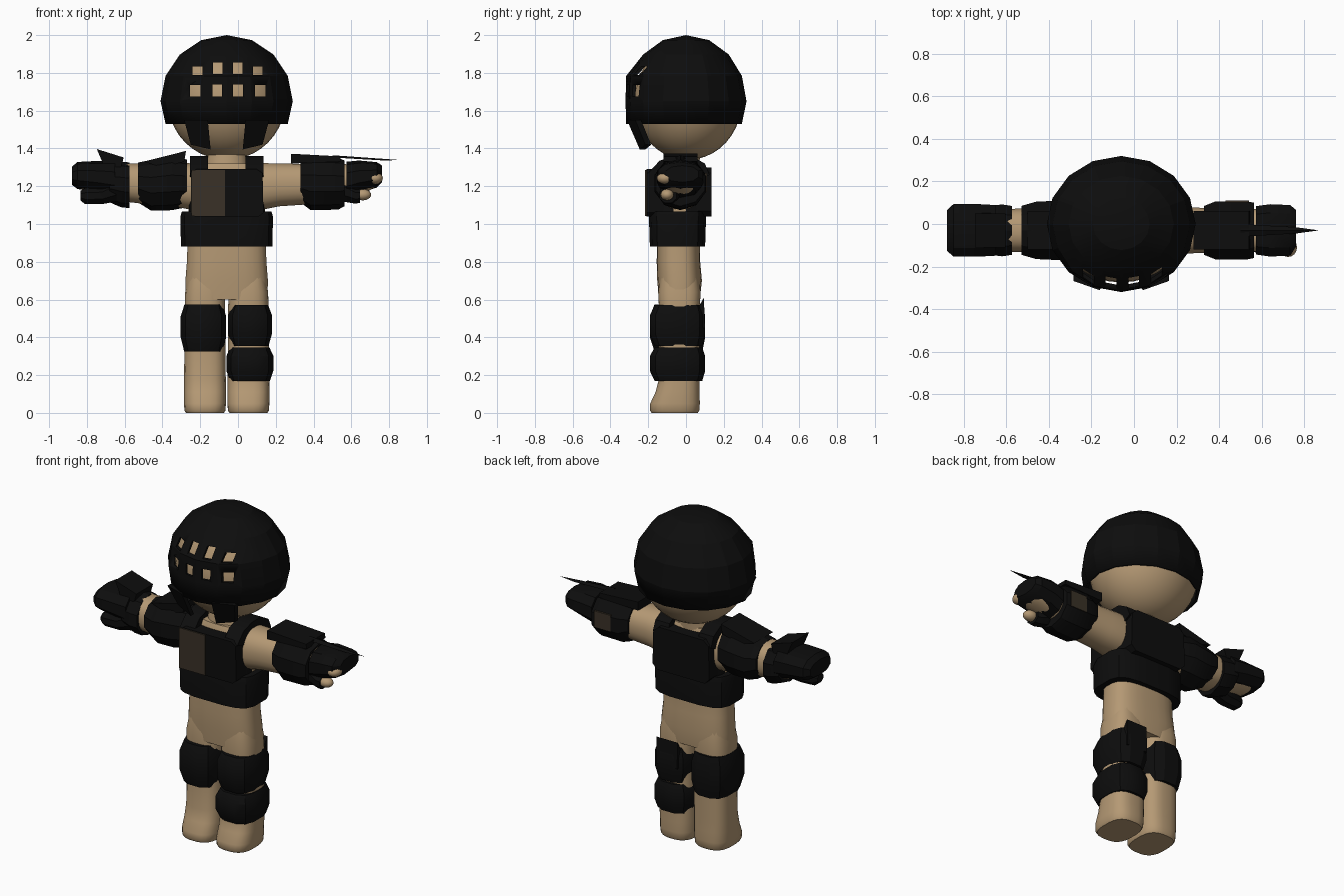
import bpy, bmesh, math
from mathutils import Vector, Matrix

if "Cube" in bpy.data.objects:
    bpy.data.objects.remove(bpy.data.objects["Cube"])

CX = -0.06  # body centre line


def material(name, col):
    m = bpy.data.materials.new(name)
    m.diffuse_color = (*col, 1)
    m.use_nodes = True
    m.node_tree.nodes["Principled BSDF"].inputs["Base Color"].default_value = m.diffuse_color
    return m


SKIN = material("tan_skin", (0.46, 0.318, 0.175))
BLACK = material("black_armour", (0.004, 0.004, 0.004))
BROWN = material("dark_brown_patch", (0.042, 0.031, 0.02))


def finish(name, bm, mat, angle=30):
    bmesh.ops.recalc_face_normals(bm, faces=bm.faces[:])
    me = bpy.data.meshes.new(name)
    bm.to_mesh(me)
    bm.free()
    me.materials.append(mat)
    me.polygons.foreach_set("use_smooth", [True] * len(me.polygons))
    me.set_sharp_from_angle(angle=math.radians(angle))
    ob = bpy.data.objects.new(name, me)
    bpy.context.collection.objects.link(ob)
    return ob


def loft(name, axis, secs, mat, n=8, p=2.0, angle=30):
    """Rings (t, centre a, centre b, half a, half b) strung along x or z."""
    bm, rings = bmesh.new(), []
    k = 1 / math.cos(math.pi / n)
    for t, a, b, ra, rb in secs:
        ring = []
        for i in range(n):
            w = 2 * math.pi * (i + 0.5) / n
            c, s = math.cos(w), math.sin(w)
            u = a + ra * k * math.copysign(abs(c) ** (2 / p), c)
            v = b + rb * k * math.copysign(abs(s) ** (2 / p), s)
            ring.append(bm.verts.new((u, v, t) if axis == 'z' else (t, u, v)))
        rings.append(ring)
    for r, q in zip(rings, rings[1:]):
        for i in range(n):
            bm.faces.new((r[i], r[(i + 1) % n], q[(i + 1) % n], q[i]))
    bm.faces.new(rings[0])
    bm.faces.new(rings[-1])
    return finish(name, bm, mat, angle)


def hull(name, pts, mat):
    bm = bmesh.new()
    for p in pts:
        bm.verts.new(p)
    bmesh.ops.convex_hull(bm, input=bm.verts[:])
    return finish(name, bm, mat)


def slab(name, xz, y0, y1, mat):
    return hull(name, [(x, y, z) for x, z in xz for y in (y0, y1)], mat)


def box(name, x, y, z, mat):
    return slab(name, [(a, c) for a in x for c in z], y[0], y[1], mat)


def ball(name, c, r, mat, u=24, v=16):
    bm = bmesh.new()
    bmesh.ops.create_uvsphere(bm, u_segments=u, v_segments=v, radius=1,
                              matrix=Matrix.Translation(c) @ Matrix.Diagonal((*r, 1)))
    return finish(name, bm, mat, 60)


# head and neck
ball("head", (CX, 0.01, 1.65), (0.31, 0.285, 0.31), SKIN, 32, 20)
loft("neck", 'z', [(1.2, CX, -0.03, .13, .1), (1.32, CX, -0.02, .11, .09), (1.4, CX, -.01, .1, .09)], SKIN, 20)

# helmet: low-poly dome, front rows pushed flat
bm = bmesh.new()
bmesh.ops.create_uvsphere(bm, u_segments=16, v_segments=8, radius=0.35)
bmesh.ops.delete(bm, geom=[v for v in bm.verts if v.co.z < -0.2], context='VERTS')
for v in bm.verts:
    low = v.co.z < -0.05
    v.co.y *= 0.915
    if v.co.y < -0.2 and v.co.z < 0.2:
        v.co.y *= 1.07 if abs(v.co.z) > 0.05 else 1.0
    v.co += Vector((CX, 0, 1.65 + (0.014 if low else 0)))
helmet = finish("helmet", bm, BLACK, 20)
m = helmet.modifiers.new("thickness", 'SOLIDIFY')
m.thickness, m.offset = 0.015, -1

# visor openings: two rows of four
bm = bmesh.new()
for s in (-1, 1):
    for x, w, z0, z1 in ((.033, .05, 1.795, 1.855), (.16, .052, 1.79, 1.835),
                         (.035, .052, 1.675, 1.738), (.172, .056, 1.675, 1.735)):
        xc = CX + 0.005 + s * (x if x > .1 else x + .02)
        bmesh.ops.create_cube(bm, size=1, matrix=Matrix.Translation((xc, -0.33, (z0 + z1) / 2))
                              @ Matrix.Diagonal((w, 0.3, z1 - z0, 1)))
cutter = finish("visor_cutter", bm, BLACK)
cutter.hide_render = True
cutter.hide_set(True)
m = helmet.modifiers.new("visor", 'BOOLEAN')
m.operation, m.object = 'DIFFERENCE', cutter

# cheek guards
for s, side in ((-1, "left"), (1, "right")):
    pts = [(.10, -.312, 1.55), (.225, -.268, 1.55), (.085, -.245, 1.395), (.19, -.215, 1.42)]
    hull("cheek_guard_" + side,
         [(CX + s * x, y + d, z) for x, y, z in pts for d in (0, .03)], BLACK)

# torso
loft("torso", 'z', [(.6, CX, -.035, .215, .108), (.7, CX, -.034, .218, .118), (.8, CX, -.04, .21, .115),
                    (.95, CX, -.04, .205, .112), (1.15, CX, -.03, .2, .115), (1.27, CX, -.03, .18, .11),
                    (1.32, CX, -.03, .14, .09)], SKIN, 28, 2.8)

# vest: waist band, core, plates, straps
loft("vest_waist", 'z', [(.88, CX, -.045, .24, .145), (1.04, CX, -.045, .243, .15), (1.065, CX, -.045, .235, .145)],
     BLACK, 16, 3.6)
loft("vest_core", 'z', [(1.04, CX, -.04, .2, .15), (1.28, CX, -.035, .185, .135)], BLACK, 16, 4)
slab("chest_plate", [(-.25, 1.06), (-.23, 1.04), (.11, 1.04), (.135, 1.06), (.13, 1.27), (.1, 1.29),
                     (-.22, 1.29), (-.25, 1.27)], -.21, -.1, BLACK)
slab("back_plate", [(-.25, 1.07), (-.22, 1.04), (.1, 1.04), (.13, 1.07), (.125, 1.27), (.09, 1.3),
                    (-.21, 1.3), (-.245, 1.27)], .02, .135, BLACK)
box("chest_pocket", (-.245, -.07), (-.217, -.209), (1.043, 1.287), BROWN)
for s, side in ((-1, "left"), (1, "right")):
    prof = [(-.2, 1.27), (-.14, 1.335), (-.06, 1.36), (.03, 1.36), (.1, 1.32), (.125, 1.26), (0, 1.2)]
    hull("shoulder_strap_" + side,
         [(CX + s * x, y, z) for y, z in prof for x in (.1, .195)], BLACK)

# arms and legs
for s, side in ((-1, "left"), (1, "right")):
    loft("arm_" + side, 'x', [(CX + s * d, -.03, zc, ry, rz) for d, zc, ry, rz in
                              ((.1, 1.2, .11, .11), (.2, 1.2, .115, .122), (.28, 1.207, .11, .113),
                               (.4, 1.21, .105, .108), (.55, 1.22, .1, .1), (.66, 1.235, .1, .08),
                               (.75, 1.245, .1, .07), (.79, 1.245, .07, .05))], SKIN, 24, 2.3)
    lx = CX + s * .115
    loft("leg_" + side, 'z', [(t, lx, cy, rx, ry) for t, cy, rx, ry in
                              ((0, -.06, .1, .122), (.012, -.06, .108, .13), (.05, -.058, .111, .131),
                               (.11, -.045, .111, .116), (.18, -.036, .11, .107), (.4, -.035, .108, .106),
                               (.56, -.035, .107, .108), (.64, -.035, .104, .112), (.72, -.035, .09, .1))],
         SKIN, 24, 2.8, 50)

# leg guards
def leg_guard(name, lx, z0, z1, r):
    h = z1 - z0
    ob = loft(name, 'z', [(z0, lx, -.04, r - .018, .125), (z0 + h * .3, lx, -.045, r, .145),
                          (z0 + h * .75, lx, -.045, r, .145), (z1, lx, -.04, r - .02, .125)], BLACK, 12, 2.8)
    return ob


leg_guard("knee_guard_left", -.183, .325, .575, .119)
leg_guard("knee_guard_right", .064, .355, .57, .115)
leg_guard("shin_guard_right", .063, .17, .345, .123)
hull("knee_guard_spur", [(x, y, z) for x in (-.01, .13) for y, z in
                         ((.06, .55), (.095, .61), (.1, .45), (.06, .45))], BLACK)

# left arm armour (on -x)
loft("upper_arm_guard", 'x', [(-.27, -.03, 1.215, .115, .12), (-.35, -.03, 1.215, .14, .135),
                              (-.46, -.03, 1.205, .135, .128), (-.53, -.03, 1.22, .115, .1)], BLACK, 10)
hull("upper_arm_flare", [(x, y, z) for y in (-.12, .06) for x, z in
                         ((-.5, 1.33), (-.275, 1.387), (-.285, 1.33), (-.4, 1.3))], BLACK)
loft("wrist_guard", 'x', [(-.575, -.03, 1.205, .115, .115), (-.62, -.03, 1.21, .122, .115),
                          (-.68, -.03, 1.22, .115, .1)], BLACK, 10)
hull("wrist_flare", [(x, y, z) for y in (-.11, .05) for x, z in
                     ((-.748, 1.397), (-.605, 1.352), (-.62, 1.3), (-.71, 1.31))], BLACK)
loft("glove_left", 'x', [(-.65, -.03, 1.24, .118, .09), (-.74, -.03, 1.25, .123, .08),
                         (-.85, -.03, 1.257, .122, .068), (-.88, -.03, 1.255, .095, .045)], BLACK, 10, 2.4)
loft("thumb_left", 'x', [(-.64, -.08, 1.18, .05, .06), (-.72, -.09, 1.15, .05, .045),
                         (-.81, -.095, 1.148, .045, .042), (-.835, -.095, 1.15, .028, .025)], BLACK, 8)

# right arm armour (on +x) with blade
loft("forearm_guard", 'x', [(.33, -.03, 1.225, .115, .105), (.385, -.03, 1.215, .137, .135),
                            (.53, -.03, 1.213, .137, .13), (.565, -.03, 1.215, .13, .115)], BLACK, 10)
hull("forearm_plate", [(x, y, z) for y in (-.12, .06) for x, z in
                       ((.28, 1.372), (.54, 1.358), (.545, 1.33), (.28, 1.32))], BLACK)
hull("blade", [(.5, -.06, 1.352), (.5, .0, 1.352), (.5, -.03, 1.364), (.76, -.045, 1.337),
               (.76, -.015, 1.337), (.87, -.03, 1.338)], BLACK)
box("forearm_patch", (.43, .54), (.1, .111), (1.17, 1.27), BROWN)
loft("glove_right", 'x', [(.575, -.03, 1.235, .113, .09), (.64, -.03, 1.25, .122, .082),
                          (.735, -.03, 1.26, .118, .064), (.763, -.02, 1.265, .085, .042)], BLACK, 10, 2.4)
loft("thumb_right", 'x', [(.55, -.08, 1.18, .05, .06), (.62, -.09, 1.15, .05, .042),
                          (.645, -.095, 1.15, .045, .038)], BLACK, 8)
ball("thumb_tip", (.66, -.1, 1.155), (.045, .035, .03), SKIN, 16, 10)
ball("finger_tip", (.725, -.11, 1.243), (.042, .045, .032), SKIN, 16, 10)
